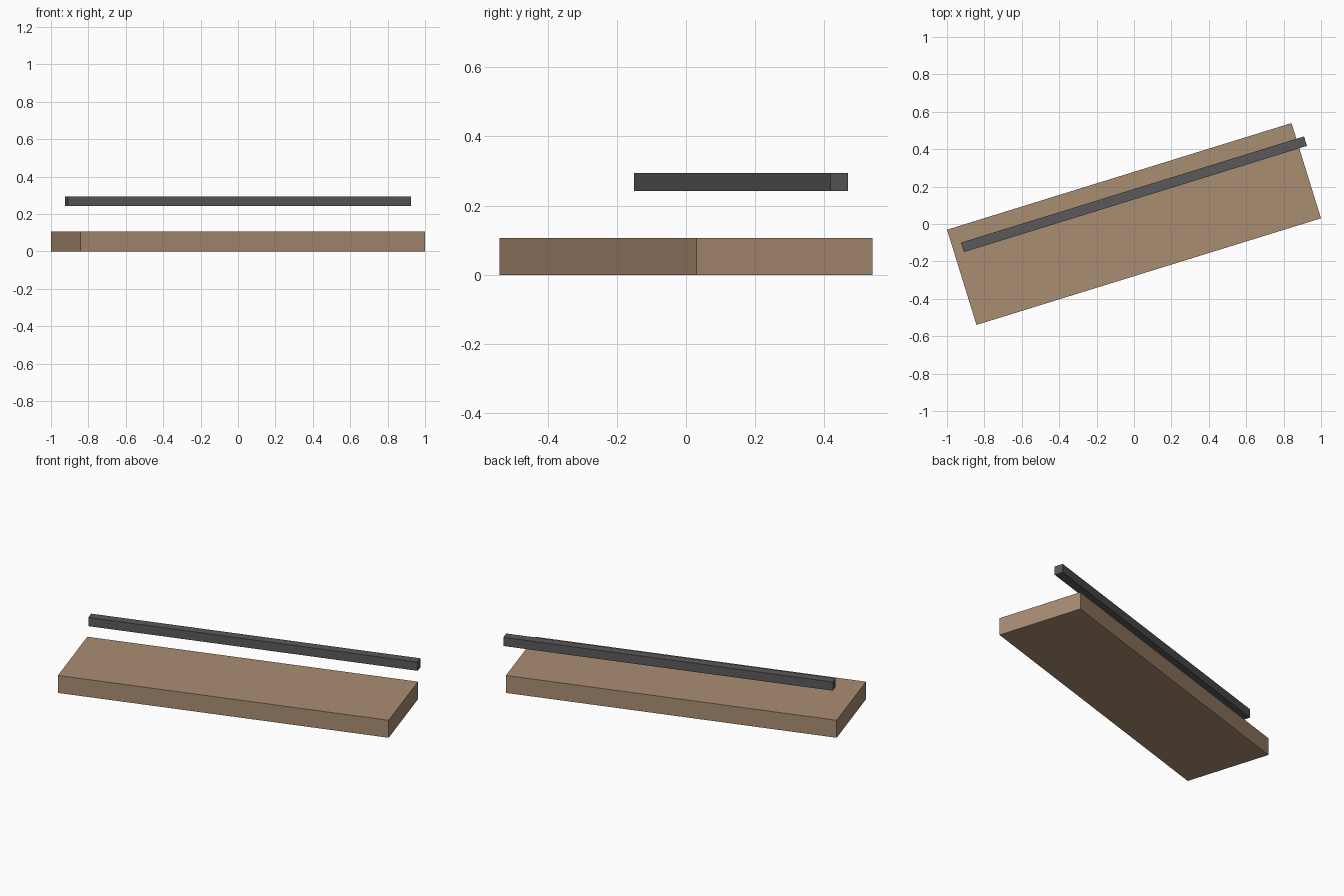
import bpy
import math

if "Cube" in bpy.data.objects:
    bpy.data.objects.remove(bpy.data.objects["Cube"])

ANGLE = math.radians(17.2)  # both parts share the same turn about z


def material(name, color):
    mat = bpy.data.materials.new(name)
    mat.diffuse_color = (*color, 1.0)
    mat.use_nodes = True
    mat.node_tree.nodes["Principled BSDF"].inputs["Base Color"].default_value = mat.diffuse_color
    return mat


def box(name, size, center, mat):
    bpy.ops.mesh.primitive_cube_add(size=1, location=center, rotation=(0, 0, ANGLE))
    obj = bpy.context.object
    obj.name = name
    obj.scale = size
    bpy.ops.object.transform_apply(location=False, rotation=False, scale=True)
    obj.data.materials.append(mat)
    return obj


wood = material("tan_wood", (0.40, 0.266, 0.17))
metal = material("dark_grey", (0.10, 0.10, 0.10))

# Wide flat board on the ground
box("board", (1.928, 0.533, 0.107), (0, 0, 0.0535), wood)

# Thin square rail floating above, towards the back edge
box("rail", (1.92, 0.053, 0.053), (0, 0.159, 0.2685), metal)
